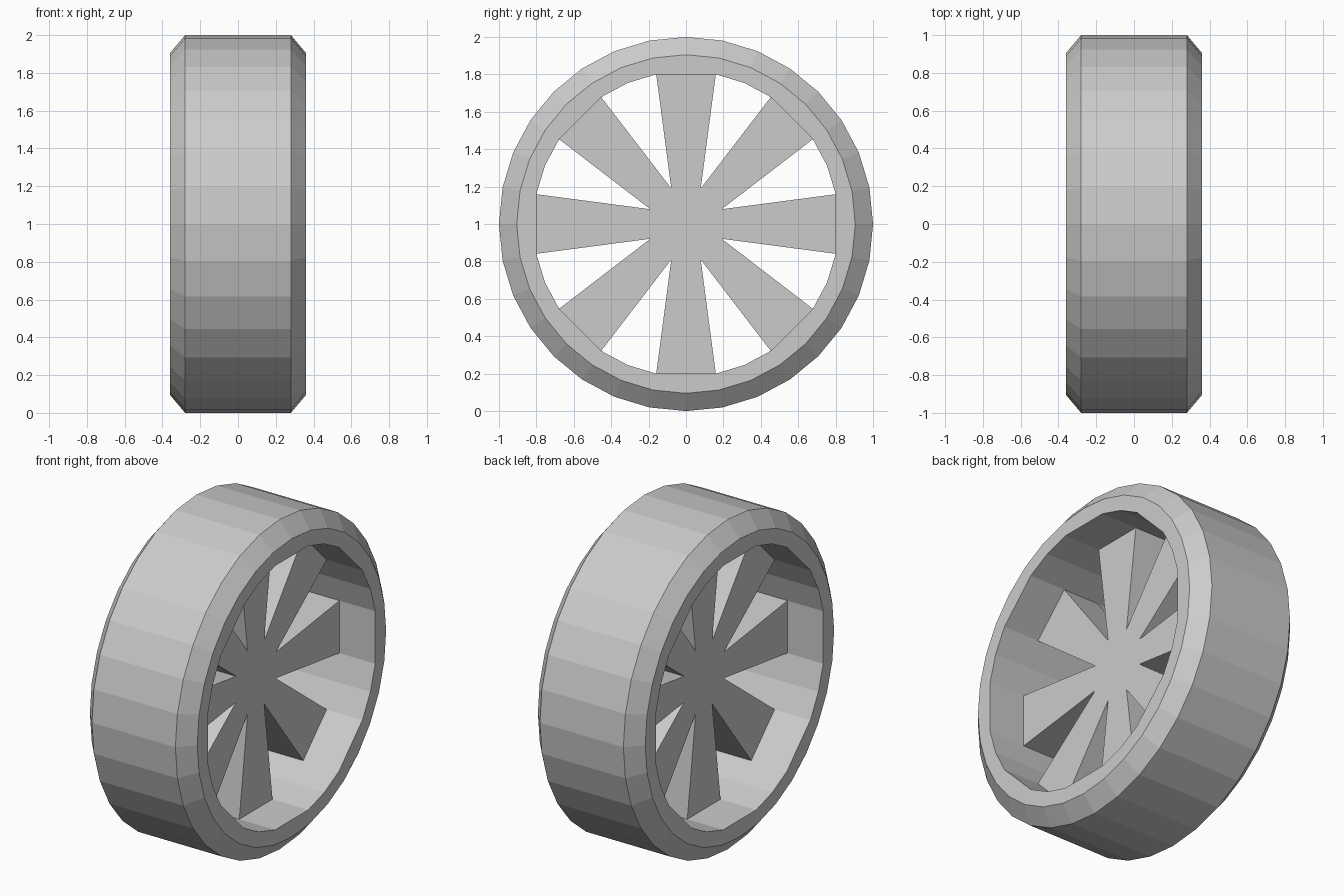
import bpy, bmesh
from math import sin, cos, radians

if "Cube" in bpy.data.objects:
    bpy.data.objects.remove(bpy.data.objects["Cube"])

SEG = 32
STEP = 360 / SEG
R_IN = 0.816       # inner rim radius
CHORD = 0.80       # flat of the inner rim where a spoke meets it
HALF = 0.12        # half thickness of the spokes


def point(x, r, i):
    a = radians(STEP * i)
    return (x, r * sin(a), 1 + r * cos(a))


def inner_radius(i):
    # every fourth vertex lies in the middle of a flat spoke seat
    return CHORD if i % 4 == 0 else R_IN


def finish(name, bm):
    bmesh.ops.recalc_face_normals(bm, faces=bm.faces)
    mesh = bpy.data.meshes.new(name)
    bm.to_mesh(mesh)
    bm.free()
    obj = bpy.data.objects.new(name, mesh)
    bpy.context.collection.objects.link(obj)
    return obj


# Tyre and rim: chamfered ring section swept round the x axis
bm = bmesh.new()
profile = [(-0.36, None), (-0.36, 0.905), (-0.28, 1.0),
           (0.28, 1.0), (0.36, 0.905), (0.36, None)]
rings = [[bm.verts.new(point(x, r or inner_radius(i), i)) for x, r in profile]
         for i in range(SEG)]
n = len(profile)
for i in range(SEG):
    a, b = rings[i], rings[(i + 1) % SEG]
    for j in range(n):
        k = (j + 1) % n
        bm.faces.new((a[j], a[k], b[k], b[j]))
finish("wheel_rim", bm)

# Spokes: eight flaring wedges meeting at a flat hub
bm = bmesh.new()
outline = []
for s in range(8):
    outline += [(R_IN, 4 * s - 1), (R_IN, 4 * s + 1), (0.206, 4 * s + 2)]
face = bm.faces.new([bm.verts.new(point(-HALF, r, i)) for r, i in outline])
ext = bmesh.ops.extrude_face_region(bm, geom=[face], use_keep_orig=True)
moved = [v for v in ext["geom"] if isinstance(v, bmesh.types.BMVert)]
bmesh.ops.translate(bm, verts=moved, vec=(2 * HALF, 0, 0))
finish("spokes", bm)
